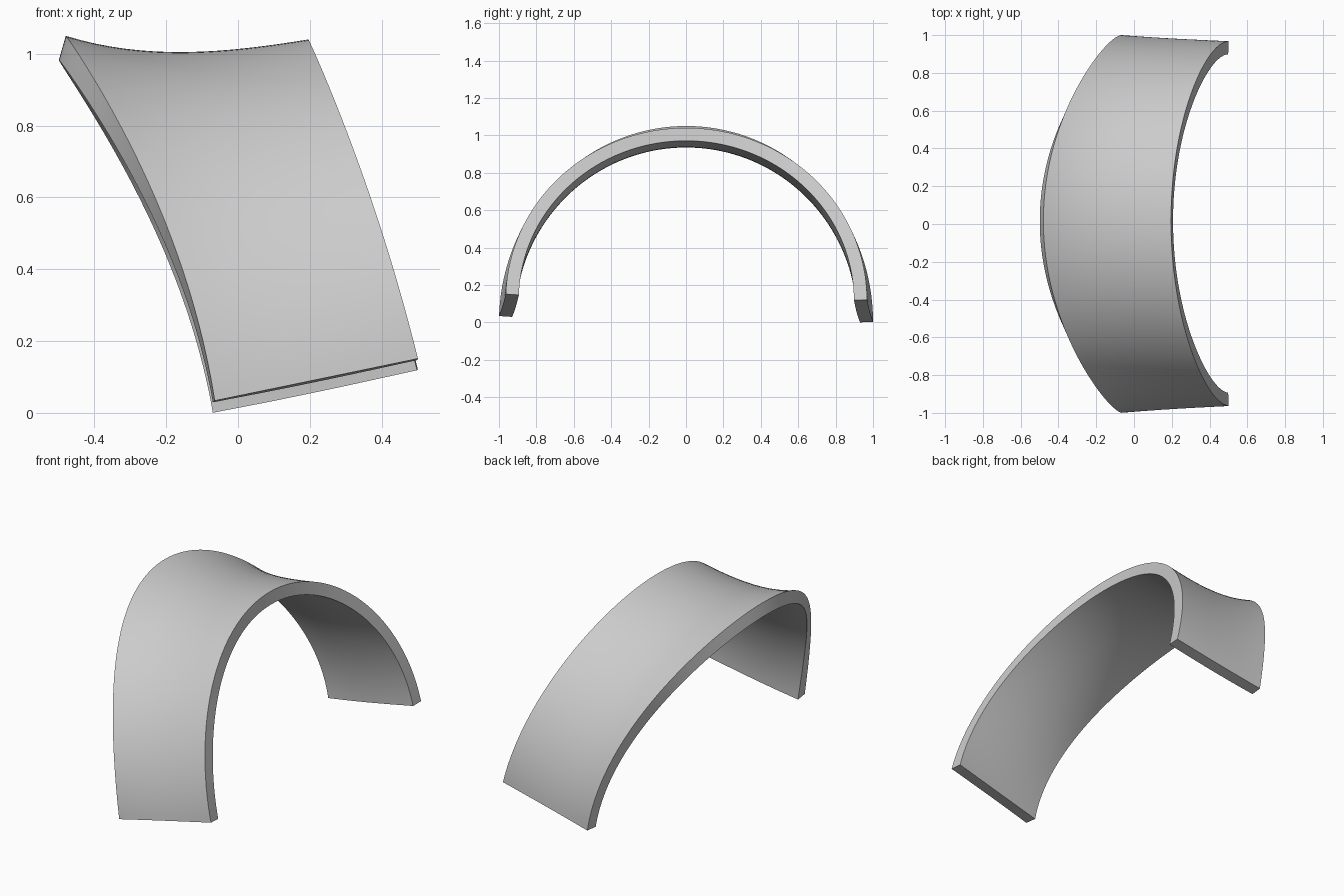
import bpy, bmesh, math
from mathutils import Vector, Matrix

cube = bpy.data.objects.get("Cube")
if cube:
    bpy.data.objects.remove(cube, do_unlink=True)

ALONG, ACROSS = 96, 16
SWEEP = math.radians(89)
THICKNESS, SAG = .07, .16


def left_rim(angle):
    """High rim, leaning outward toward the crown."""
    z = 1.05 * math.cos(angle)
    return Vector((-.062 - .149 * z - .237 * z * z, math.sin(angle), z))


def right_rim(angle):
    """Low rim, with feet further along x and raised."""
    z = .12 + .92 * math.cos(angle)
    x = .5 - .286 * (z - .14) - .1 * (z - .14) * (z - .52)
    return Vector((x, .966 * math.sin(angle), z))


# Saddle-shaped outer skin lofted between the rims
bm = bmesh.new()
rows = []
for i in range(ALONG + 1):
    angle = SWEEP * (2 * i / ALONG - 1)
    a, b = left_rim(angle), right_rim(angle)
    row = []
    for j in range(ACROSS + 1):
        s = j / ACROSS
        inward = Vector((0, -math.sin(angle), -math.cos(angle)))
        depth = SAG * s * (1 - s) * (1.25 - .5 * s) * (.05 + .95 * math.cos(angle))
        row.append(bm.verts.new(a.lerp(b, s) + inward * depth))
    rows.append(row)
for r0, r1 in zip(rows, rows[1:]):
    for j in range(ACROSS):
        bm.faces.new((r0[j], r0[j + 1], r1[j + 1], r1[j]))
bm.transform(Matrix.Rotation(math.radians(-.9), 4, 'X'))
mesh = bpy.data.meshes.new("arched_band")
bm.to_mesh(mesh)
bm.free()
band = bpy.data.objects.new("arched_band", mesh)
bpy.context.collection.objects.link(band)

# Grey material
grey = bpy.data.materials.new("plain grey")
grey.use_nodes = True
grey.diffuse_color = (.6, .6, .6, 1)
grey.node_tree.nodes["Principled BSDF"].inputs["Base Color"].default_value = (.6, .6, .6, 1)
mesh.materials.append(grey)

# Wall thickness, smooth skins and crisp rims
bpy.ops.object.select_all(action='DESELECT')
band.select_set(True)
bpy.context.view_layer.objects.active = band
solid = band.modifiers.new("thickness", 'SOLIDIFY')
solid.thickness = THICKNESS
solid.offset = -1
bpy.ops.object.modifier_apply(modifier=solid.name)
bpy.ops.object.shade_smooth_by_angle(angle=math.radians(35))
